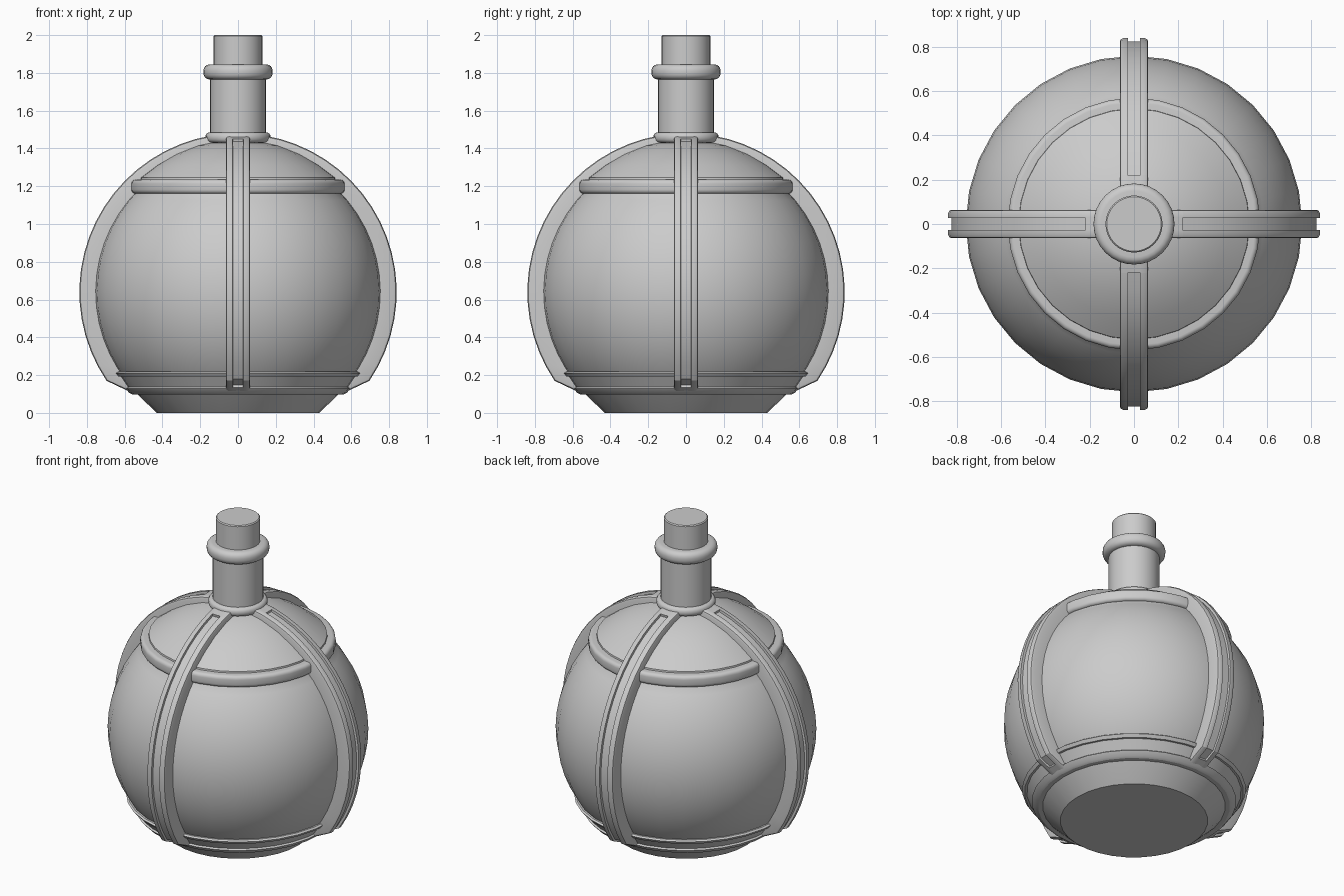
import bpy, bmesh
from math import sin, cos, pi, radians

if "Cube" in bpy.data.objects:
    bpy.data.objects.remove(bpy.data.objects["Cube"])


def finish(bm, name, angle=35):
    bmesh.ops.remove_doubles(bm, verts=bm.verts, dist=1e-5)
    bmesh.ops.recalc_face_normals(bm, faces=bm.faces)
    mesh = bpy.data.meshes.new(name)
    bm.to_mesh(mesh)
    bm.free()
    ob = bpy.data.objects.new(name, mesh)
    bpy.context.collection.objects.link(ob)
    bpy.ops.object.select_all(action='DESELECT')
    ob.select_set(True)
    bpy.context.view_layer.objects.active = ob
    bpy.ops.object.shade_smooth_by_angle(angle=radians(angle))
    return ob


def lathe(name, profile, closed=False, sides=32, angle=35):
    """Revolve (radius, z) points around z; cap open ends, or close into a ring."""
    bm = bmesh.new()
    rings = [[bm.verts.new((r * cos(2 * pi * i / sides), r * sin(2 * pi * i / sides), z))
              for i in range(sides)] for r, z in profile]
    pairs = list(zip(rings, rings[1:]))
    if closed:
        pairs.append((rings[-1], rings[0]))
    else:
        bm.faces.new(rings[0])
        bm.faces.new(rings[-1])
    for a, b in pairs:
        for i in range(sides):
            j = (i + 1) % sides
            bm.faces.new((a[i], a[j], b[j], b[i]))
    return finish(bm, name, angle)


def rounded_ring(name, r_in, r_out, z0, z1, c):
    """Ring with a rounded outer edge of corner radius c."""
    prof = [(r_in, z0)]
    for k in range(5):
        t = -pi / 2 + k * pi / 8
        prof.append((r_out - c + c * cos(t), z0 + c + c * sin(t)))
    for k in range(5):
        t = k * pi / 8
        prof.append((r_out - c + c * cos(t), z1 - c + c * sin(t)))
    prof.append((r_in, z1))
    return lathe(name, prof, closed=True)


# Bottle body: flat foot, sphere, shallower shoulder dome
CZ, R = 0.64, 0.76
sphere = [(R * cos(radians(a)), CZ + R * sin(radians(a)))
          for a in [-45 + 91 * k / 14 for k in range(15)]]
lathe("bottle_body", [(0.43, 0)] + sphere +
      [(0.52, 1.245), (0.43, 1.312), (0.33, 1.37), (0.22, 1.415), (0.1, 1.44)])

# Bands around the body
rounded_ring("shoulder_band", 0.48, 0.57, 1.16, 1.235, 0.022)
lathe("lower_band", [(0.50, 0.098), (0.56, 0.098), (0.575, 0.105), (0.597, 0.13),
                     (0.588, 0.138), (0.625, 0.192), (0.638, 0.192), (0.652, 0.21),
                     (0.642, 0.218), (0.58, 0.218)], closed=True, angle=25)

# Neck, collars and stopper
lathe("neck", [(0.148, 1.40), (0.148, 1.80)])
rounded_ring("neck_collar", 0.12, 0.173, 1.43, 1.485, 0.024)
rounded_ring("lip_ring", 0.10, 0.183, 1.765, 1.845, 0.033)
lathe("stopper", [(0.129, 1.78), (0.129, 1.994), (0.123, 2.0)])


def strap(name, turn):
    """Sweep a grooved bar along an arc from the collar to the lower band."""
    RO, G = 0.84, 0.015
    st = []

    def arc(deg, depth):
        c, s = cos(radians(deg)), sin(radians(deg))
        st.append((RO * c, CZ + RO * s, c, s, depth, 0.12))

    arc(81, 0)
    arc(74.8, 0)
    for k in range(19):
        arc(74.7 - 108.7 * k / 18, G)
    st.append((0.622, 0.135, 0.42, -0.91, G, 0.08))
    st.append((0.621, 0.1345, 0.42, -0.91, 0, 0.08))
    st.append((0.58, 0.115, 0.42, -0.91, 0, 0.05))
    bm = bmesh.new()
    rows = []
    for r, z, nx, nz, d, thick in st:
        section = [(-0.064, -thick), (-0.064, -0.016), (-0.060, -0.005), (-0.050, 0),
                   (-0.028, 0), (-0.027, -d), (0.027, -d), (0.028, 0),
                   (0.050, 0), (0.060, -0.005), (0.064, -0.016), (0.064, -thick)]
        row = []
        for w, h in section:
            x, y = r + nx * h, w
            row.append(bm.verts.new((x * cos(turn) - y * sin(turn),
                                     x * sin(turn) + y * cos(turn), z + nz * h)))
        rows.append(row)
    n = len(rows[0])
    for a, b in zip(rows, rows[1:]):
        for i in range(n):
            j = (i + 1) % n
            bm.faces.new((a[i], a[j], b[j], b[i]))
    bm.faces.new(rows[0])
    bm.faces.new(rows[-1])
    finish(bm, name, 30)


# Four straps
for i, side in enumerate(("right", "back", "left", "front")):
    strap(side + "_strap", i * pi / 2)
